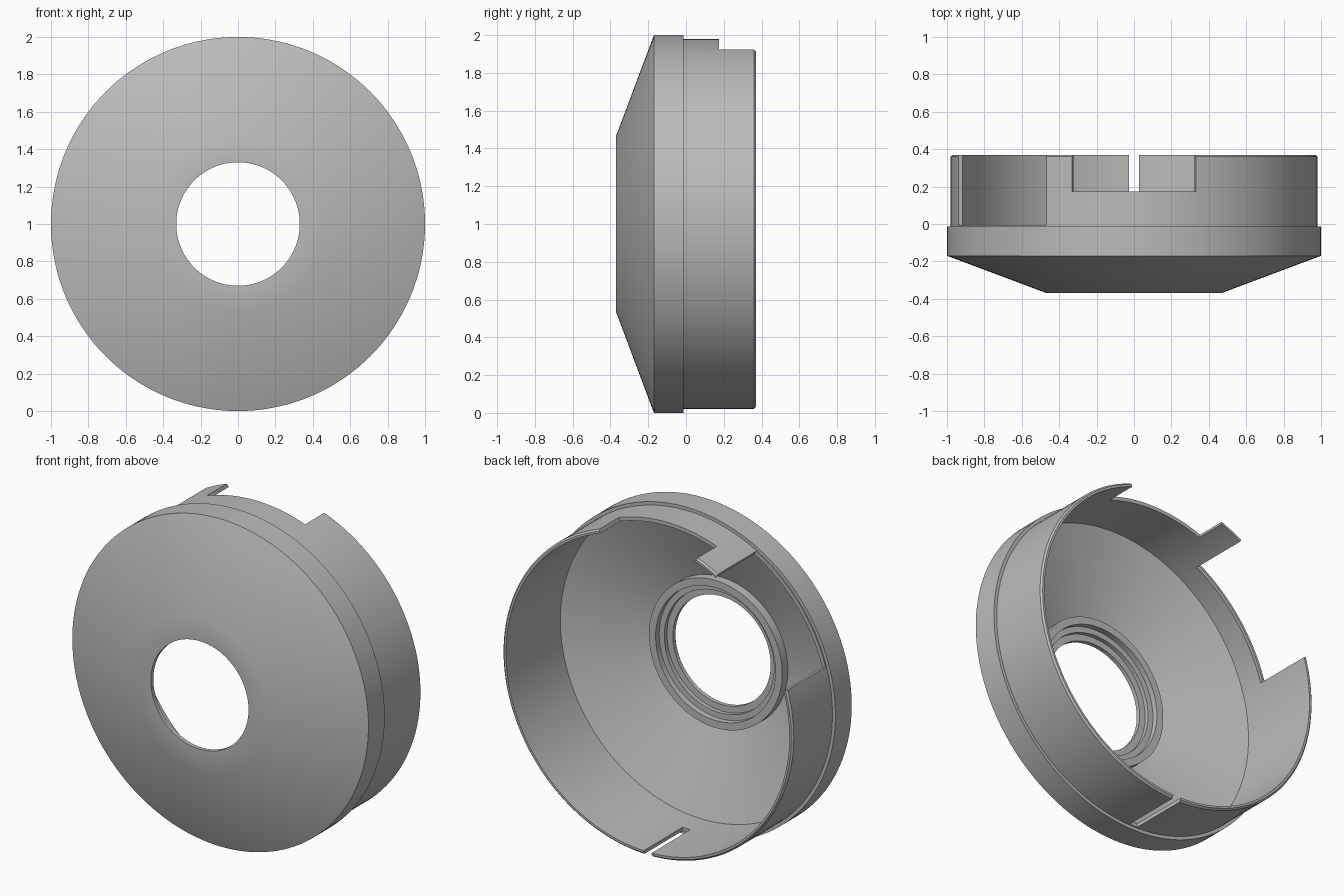
import bpy, bmesh, math

SEGMENTS = 144

cube = bpy.data.objects.get("Cube")
if cube:
    bpy.data.objects.remove(cube, do_unlink=True)

grey = bpy.data.materials.new("plain grey")
grey.use_nodes = True
colour = (0.5, 0.5, 0.5, 1)
grey.diffuse_color = colour
grey.node_tree.nodes["Principled BSDF"].inputs["Base Color"].default_value = colour


def sweep(name, profile, start=0, end=360):
    """Turn a closed (radius, y) profile about the y axis at z = 1, angles from +x towards +z."""
    full = end - start >= 360
    steps = max(2, round(SEGMENTS * (end - start) / 360))
    bm = bmesh.new()
    rings = []
    for i in range(steps if full else steps + 1):
        a = math.radians(start + (end - start) * i / steps)
        rings.append([bm.verts.new((r * math.cos(a), y, 1 + r * math.sin(a))) for r, y in profile])
    n = len(profile)
    for i in range(steps):
        p, q = rings[i], rings[(i + 1) % len(rings)]
        for j in range(n):
            k = (j + 1) % n
            bm.faces.new((p[j], p[k], q[k], q[j]))
    if not full:
        bm.faces.new(rings[0])
        bm.faces.new(rings[-1])
    bmesh.ops.recalc_face_normals(bm, faces=bm.faces)
    mesh = bpy.data.meshes.new(name)
    bm.to_mesh(mesh)
    bm.free()
    mesh.materials.append(grey)
    obj = bpy.data.objects.new(name, mesh)
    bpy.context.collection.objects.link(obj)
    return obj


# Conical cap with flange, thin skirt and stepped boss round the hole
cap = sweep("cap_shell", [
    (0.33, -0.37), (0.467, -0.37), (1.0, -0.17), (1.0, -0.013),   # front and flange
    (0.98, -0.013), (0.98, 0.36), (0.97, 0.37), (0.957, 0.37),    # skirt and rim
    (0.957, -0.155), (0.45, -0.34),                               # inside wall and cone
    (0.45, -0.285), (0.405, -0.285), (0.405, -0.32),              # boss
    (0.37, -0.32), (0.37, -0.345), (0.33, -0.345),
])

# Skirt openings: shallow top notch, deep side opening, narrow bottom slit
openings = [("top_notch", 70.3, 109.7, 0.175),
            ("side_opening", 118.6, 163.5, -0.005),
            ("bottom_slit", 268.4, 271.6, -0.005)]
bpy.context.view_layer.objects.active = cap
for name, start, end, floor in openings:
    cutter = sweep(name + "_cutter", [(0.9, floor), (1.1, floor), (1.1, 0.5), (0.9, 0.5)], start, end)
    cutter.hide_render = True
    mod = cap.modifiers.new(name, "BOOLEAN")
    mod.operation = "DIFFERENCE"
    mod.solver = "EXACT"
    mod.object = cutter
    bpy.ops.object.modifier_apply(modifier=mod.name)
    bpy.data.objects.remove(cutter, do_unlink=True)

# Smooth round surfaces, crisp rims
bpy.ops.object.select_all(action="DESELECT")
cap.select_set(True)
bpy.ops.object.shade_smooth_by_angle(angle=math.radians(30))
